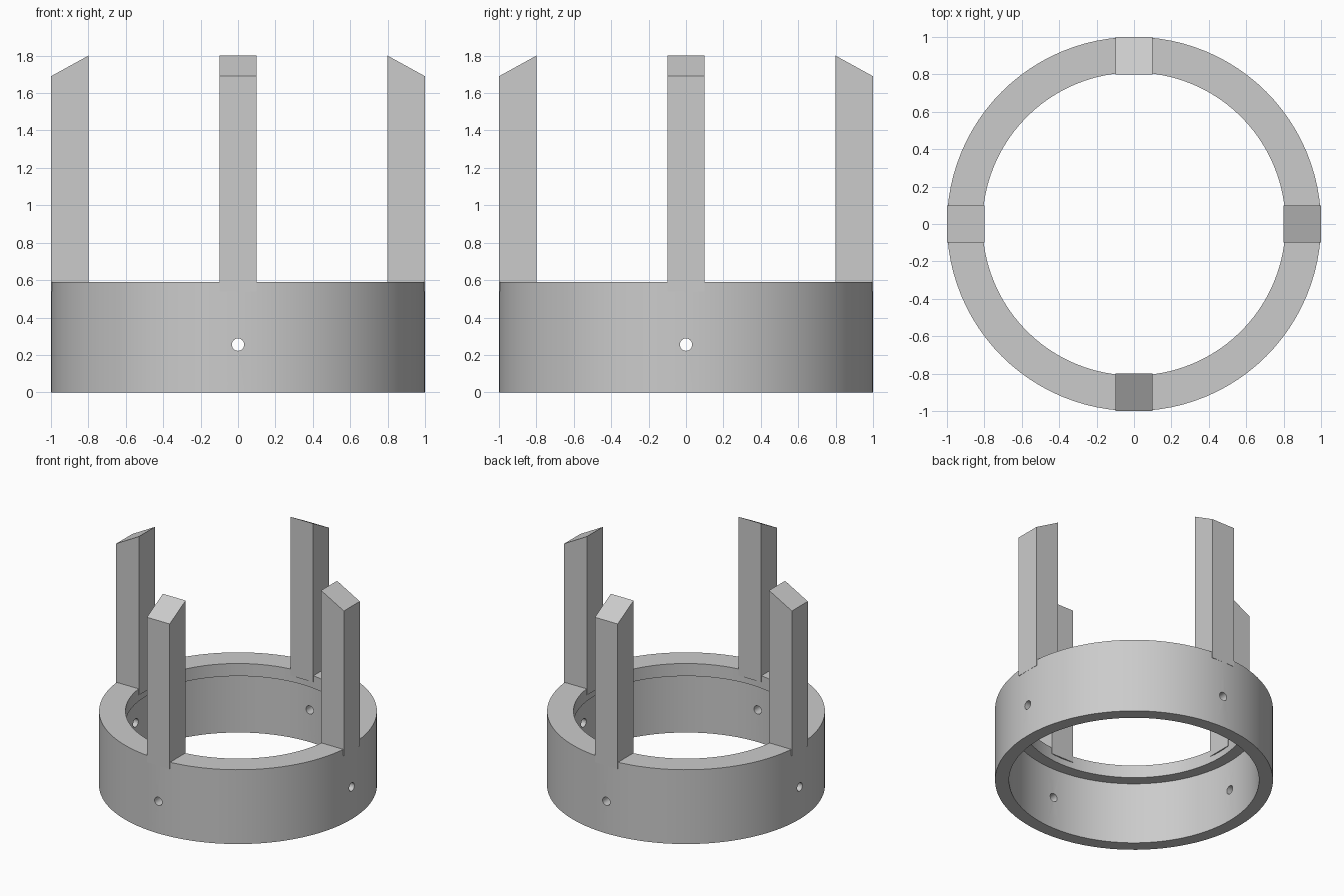
import bpy
import bmesh
from math import cos, sin, pi, radians
from mathutils import Matrix

if "Cube" in bpy.data.objects:
    bpy.data.objects.remove(bpy.data.objects["Cube"])

SEGMENTS = 96
QUARTER_NAMES = ("left", "back", "right", "front")

grey = bpy.data.materials.new("plain grey")
grey.use_nodes = True
grey.diffuse_color = (0.6, 0.6, 0.6, 1)
grey.node_tree.nodes["Principled BSDF"].inputs["Base Color"].default_value = (0.6, 0.6, 0.6, 1)


def make_object(name, bm):
    bmesh.ops.recalc_face_normals(bm, faces=bm.faces)
    mesh = bpy.data.meshes.new(name)
    bm.to_mesh(mesh)
    bm.free()
    mesh.materials.append(grey)
    obj = bpy.data.objects.new(name, mesh)
    bpy.context.collection.objects.link(obj)
    return obj


def lathe(name, profile):
    """Revolve a closed (radius, height) profile around z."""
    bm = bmesh.new()
    rings = []
    for i in range(SEGMENTS):
        a = 2 * pi * i / SEGMENTS
        rings.append([bm.verts.new((r * cos(a), r * sin(a), z)) for r, z in profile])
    n = len(profile)
    for i, ring in enumerate(rings):
        after = rings[(i + 1) % SEGMENTS]
        for j in range(n):
            k = (j + 1) % n
            bm.faces.new((ring[j], after[j], after[k], ring[k]))
    return make_object(name, bm)


def post(name, angle):
    """Square post with a slanted top, extruded from its side profile."""
    bm = bmesh.new()
    side = [(0.8, 0.54), (1, 0.54), (1, 1.69), (0.8, 1.8)]
    face = bm.faces.new([bm.verts.new((x, -0.1, z)) for x, z in side])
    new = bmesh.ops.extrude_face_region(bm, geom=[face])["geom"]
    moved = [v for v in new if isinstance(v, bmesh.types.BMVert)]
    bmesh.ops.translate(bm, verts=moved, vec=(0, 0.2, 0))
    bm.transform(Matrix.Rotation(angle, 4, "Z"))
    return make_object(name, bm)


# Base ring with an inward lip at the top
ring = lathe("base_ring", [(1, 0), (1, 0.59), (0.81, 0.59), (0.81, 0.49), (0.9, 0.49), (0.9, 0)])

# Four small screw holes through the wall
bm = bmesh.new()
for q in range(4):
    place = (Matrix.Rotation(q * pi / 2, 4, "Z") @ Matrix.Translation((0.95, 0, 0.255))
             @ Matrix.Rotation(pi / 2, 4, "Y"))
    bmesh.ops.create_cone(bm, cap_ends=True, segments=24, radius1=0.033, radius2=0.033,
                          depth=0.3, matrix=place)
cutter = make_object("screw_hole_cutter", bm)
cutter.hide_render = True

cut = ring.modifiers.new("screw holes", "BOOLEAN")
cut.operation = "DIFFERENCE"
cut.solver = "EXACT"
cut.object = cutter
bpy.ops.object.select_all(action="DESELECT")
ring.select_set(True)
bpy.context.view_layer.objects.active = ring
bpy.ops.object.modifier_apply(modifier=cut.name)
bpy.data.objects.remove(cutter)
bpy.ops.object.shade_smooth_by_angle(angle=radians(30))

# Four upright posts
for q, side_name in enumerate(QUARTER_NAMES):
    post(side_name + "_post", q * pi / 2)
